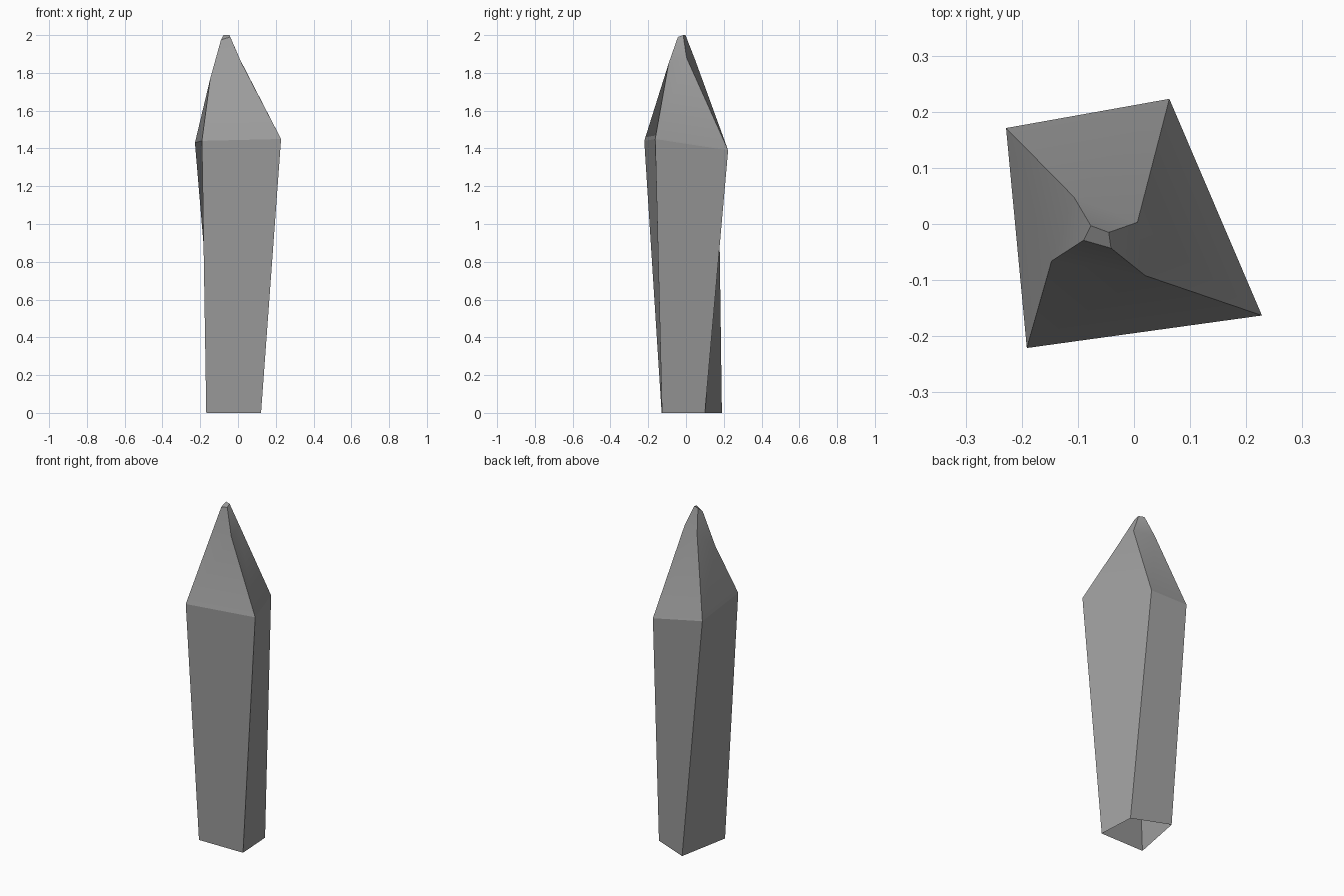
import bpy, bmesh

if "Cube" in bpy.data.objects:
    bpy.data.objects.remove(bpy.data.objects["Cube"])

# Four-sided rings from base to tip (front-left, front-right, back-right, back-left)
rings = [
    # open base
    [(-0.168, -0.129, 0), (0.122, -0.127, 0), (0.109, 0.10, 0), (-0.107, 0.19, 0)],
    # widest girdle
    [(-0.191, -0.221, 1.44), (0.228, -0.163, 1.45), (0.063, 0.223, 1.39), (-0.228, 0.171, 1.43)],
    # shoulder of the point
    [(-0.147, -0.066, 1.77), (0.02, -0.092, 1.85), (0.006, 0.003, 1.88), (-0.107, 0.048, 1.87)],
    # small blunt tip
    [(-0.09, -0.029, 1.975), (-0.041, -0.043, 1.99), (-0.045, -0.015, 2.0), (-0.077, -0.003, 2.0)],
]

# Skin the rings into one faceted crystal, capped at the tip, open underneath
bm = bmesh.new()
loops = [[bm.verts.new(p) for p in ring] for ring in rings]
for low, high in zip(loops, loops[1:]):
    for i in range(4):
        j = (i + 1) % 4
        bm.faces.new((low[i], low[j], high[j], high[i]))
bm.faces.new(loops[-1])

# Every edge is crisp except the soft bend around the shoulder
for face in bm.faces:
    face.smooth = True
for edge in bm.edges:
    edge.smooth = all(v in loops[2] for v in edge.verts)

mesh = bpy.data.meshes.new("crystal_shard")
bm.to_mesh(mesh)
bm.free()
bpy.context.collection.objects.link(bpy.data.objects.new("crystal_shard", mesh))

# Dark grey stone
stone = bpy.data.materials.new("dark_stone")
stone.diffuse_color = (0.34, 0.34, 0.34, 1)
stone.use_nodes = True
stone.node_tree.nodes["Principled BSDF"].inputs["Base Color"].default_value = stone.diffuse_color
mesh.materials.append(stone)
